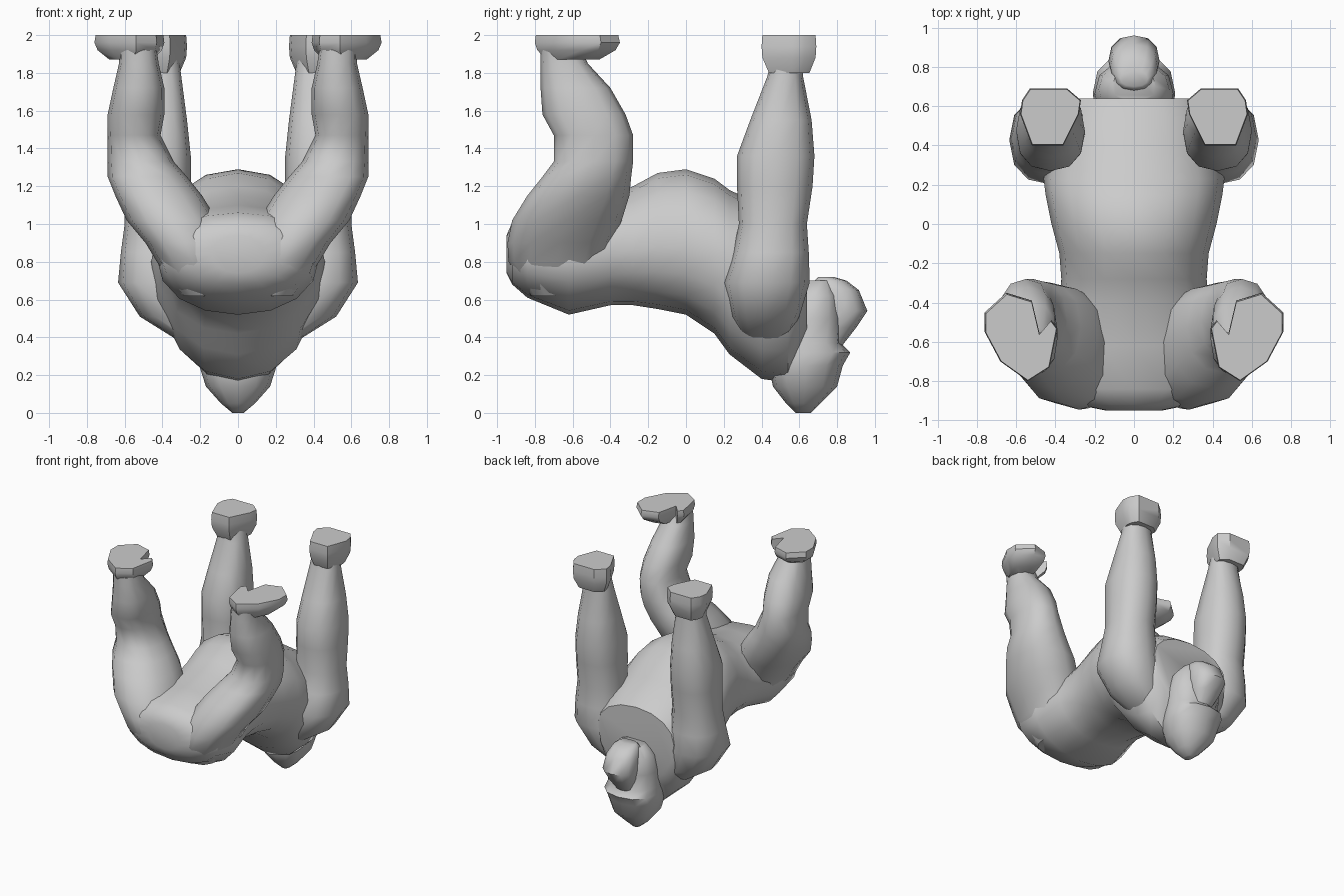
import bpy, bmesh, math

fur = bpy.data.materials.new("grey fur")
fur.diffuse_color = (0.6, 0.6, 0.6, 1)


def loft(name, rings, paired=False, angle=50):
    """Skin a closed tube through rings of equal point count."""
    bm = bmesh.new()
    loops = [[bm.verts.new(p) for p in ring] for ring in rings]
    n = len(loops[0])
    for a, b in zip(loops, loops[1:]):
        for i in range(n):
            j = (i + 1) % n
            bm.faces.new((a[i], a[j], b[j], b[i]))
    bm.faces.new(loops[0])
    bm.faces.new(loops[-1])
    bmesh.ops.recalc_face_normals(bm, faces=bm.faces)
    me = bpy.data.meshes.new(name)
    bm.to_mesh(me)
    bm.free()
    me.materials.append(fur)
    ob = bpy.data.objects.new(name, me)
    bpy.context.collection.objects.link(ob)
    if paired:
        ob.modifiers.new("mirror", 'MIRROR').use_mirror_merge = False
    bpy.ops.object.select_all(action='DESELECT')
    ob.select_set(True)
    bpy.context.view_layer.objects.active = ob
    bpy.ops.object.shade_smooth_by_angle(angle=math.radians(angle))
    return ob


def unit_ring(n=12, power=0.85):
    """Slightly squared circle."""
    pts = []
    for i in range(n):
        t = 2 * math.pi * i / n
        c, s = math.cos(t), math.sin(t)
        pts.append((math.copysign(abs(c) ** power, c), math.copysign(abs(s) ** power, s)))
    return pts


def level_ring(z, x0, x1, y0, y1, n=12):
    """Horizontal section given by its x and y limits."""
    return [((x0 + x1) / 2 + (x1 - x0) / 2 * c, (y0 + y1) / 2 + (y1 - y0) / 2 * s, z)
            for c, s in unit_ring(n)]


def torso_ring(y, half, low, mid, high):
    """Upright egg section: widest at mid."""
    return [(half * c, y, mid + ((high - mid) if s > 0 else (mid - low)) * s)
            for c, s in unit_ring(16, 0.95)]


# Torso from rump to chest
loft("torso", [torso_ring(*r) for r in (
    (-0.95, 0.14, 0.74, 0.84, 0.94),
    (-0.92, 0.29, 0.68, 0.84, 1.01),
    (-0.84, 0.41, 0.61, 0.83, 1.06),
    (-0.62, 0.43, 0.52, 0.82, 1.10),
    (-0.40, 0.38, 0.57, 0.84, 1.15),
    (-0.28, 0.37, 0.57, 0.86, 1.20),
    (-0.15, 0.38, 0.55, 0.88, 1.27),
    (0.00, 0.42, 0.52, 0.88, 1.29),
    (0.15, 0.45, 0.42, 0.84, 1.24),
    (0.23, 0.46, 0.31, 0.80, 1.18),
    (0.40, 0.43, 0.18, 0.74, 1.10),
    (0.54, 0.40, 0.16, 0.74, 1.03),
    (0.64, 0.34, 0.38, 0.74, 0.96))])

# Hind legs, from hip up to ankle
loft("hind_legs", [level_ring(*r) for r in (
    (0.62, 0.08, 0.30, -0.82, -0.48),
    (0.80, 0.05, 0.43, -0.94, -0.42),
    (0.90, 0.07, 0.49, -0.945, -0.39),
    (1.02, 0.11, 0.59, -0.92, -0.34),
    (1.15, 0.19, 0.65, -0.84, -0.30),
    (1.25, 0.27, 0.69, -0.76, -0.29),
    (1.33, 0.34, 0.69, -0.70, -0.28),
    (1.47, 0.41, 0.69, -0.70, -0.28),
    (1.58, 0.39, 0.69, -0.76, -0.32),
    (1.72, 0.39, 0.66, -0.77, -0.40),
    (1.85, 0.42, 0.63, -0.77, -0.52),
    (1.92, 0.43, 0.63, -0.77, -0.55))], paired=True)

# Arms, from shoulder up to wrist
loft("arms", [level_ring(*r) for r in (
    (0.36, 0.12, 0.28, 0.32, 0.52),
    (0.51, 0.16, 0.52, 0.24, 0.60),
    (0.69, 0.20, 0.635, 0.20, 0.655),
    (0.85, 0.23, 0.62, 0.25, 0.65),
    (1.00, 0.25, 0.60, 0.28, 0.64),
    (1.20, 0.25, 0.60, 0.27, 0.67),
    (1.36, 0.25, 0.60, 0.27, 0.68),
    (1.55, 0.27, 0.57, 0.34, 0.665),
    (1.78, 0.30, 0.53, 0.43, 0.62),
    (1.86, 0.31, 0.53, 0.45, 0.62),
    (1.92, 0.32, 0.53, 0.45, 0.62))], paired=True)


def slab(name, outline, levels, centre):
    """Foot or hand: one outline scaled about a centre at each height."""
    cx, cy = centre
    loft(name, [[(cx + (x - cx) * k, cy + (y - cy) * k, z) for x, y in outline]
                for z, k in levels], paired=True, angle=40)


# Feet with a notch beside the big toe
slab("feet", [(0.65, -0.35), (0.52, -0.39), (0.48, -0.56), (0.42, -0.49), (0.39, -0.53),
              (0.43, -0.73), (0.54, -0.80), (0.68, -0.70), (0.76, -0.55), (0.76, -0.45)],
     [(1.87, 0.62), (1.92, 0.92), (1.96, 1.0), (2.0, 0.97)], (0.55, -0.64))

# Hands
slab("hands", [(0.36, 0.40), (0.52, 0.40), (0.58, 0.56), (0.57, 0.63), (0.53, 0.69),
               (0.34, 0.69), (0.27, 0.63), (0.28, 0.56)],
     [(1.80, 0.74), (1.88, 0.97), (1.94, 1.0), (2.0, 0.97)], (0.42, 0.55))

# Head, hanging crown down
loft("head", [level_ring(z, -w, w, y0, y1) for z, w, y0, y1 in (
    (0.00, 0.03, 0.58, 0.66),
    (0.05, 0.09, 0.53, 0.71),
    (0.14, 0.17, 0.46, 0.80),
    (0.25, 0.205, 0.44, 0.83),
    (0.32, 0.21, 0.46, 0.87),
    (0.37, 0.20, 0.47, 0.82),
    (0.50, 0.20, 0.50, 0.83),
    (0.62, 0.18, 0.56, 0.81),
    (0.70, 0.11, 0.62, 0.78))])

# Muzzle
loft("muzzle", [level_ring(z, -w, w, y0, y1) for z, w, y0, y1 in (
    (0.36, 0.07, 0.70, 0.83),
    (0.45, 0.11, 0.70, 0.90),
    (0.54, 0.13, 0.70, 0.96),
    (0.65, 0.12, 0.68, 0.915),
    (0.70, 0.10, 0.68, 0.85),
    (0.72, 0.07, 0.70, 0.78))])
